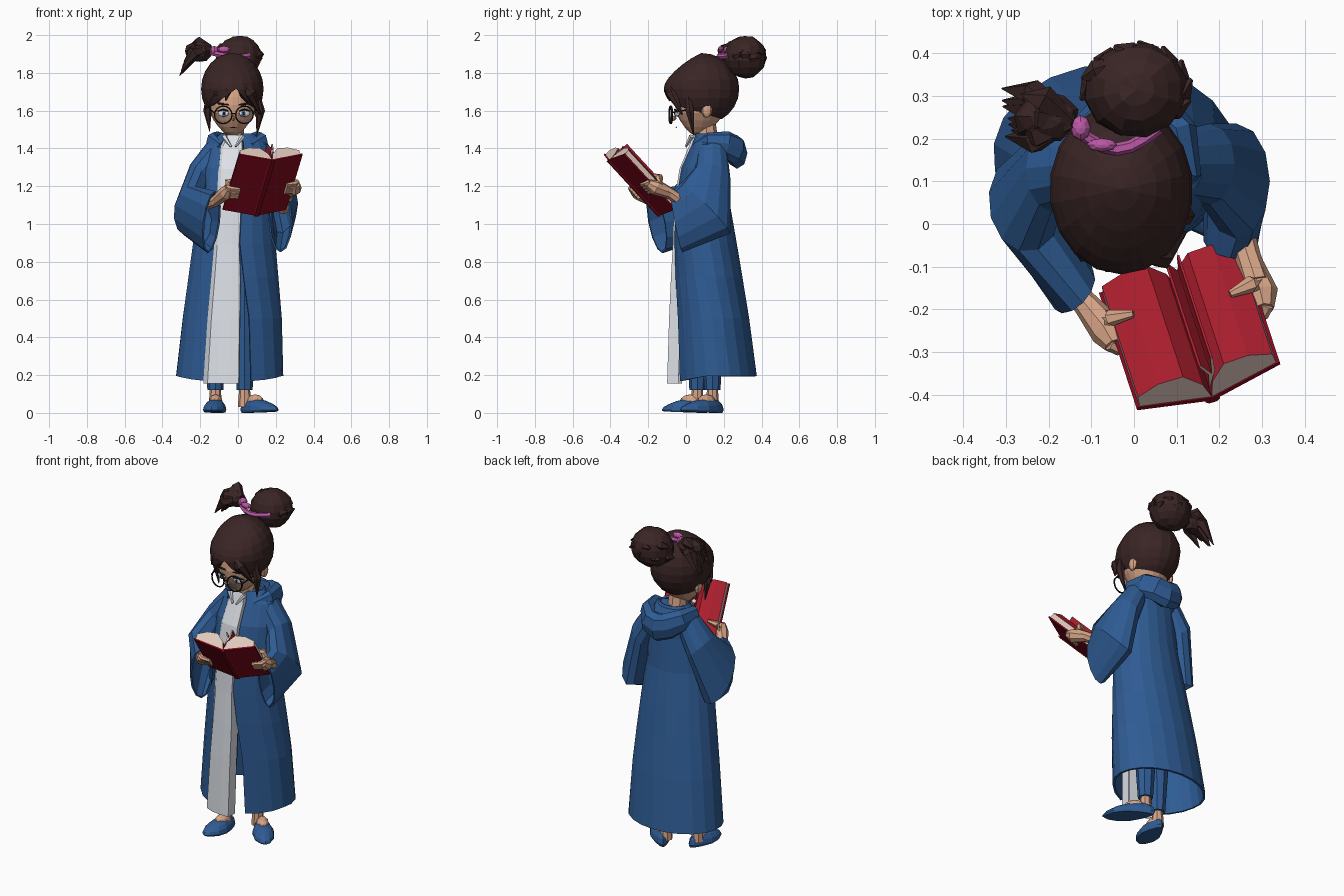
import bpy, bmesh, math, random
from math import sin, cos, pi, acos
from mathutils import Vector as V, Matrix

random.seed(4)
cube = bpy.data.objects.get("Cube")
if cube:
    bpy.data.objects.remove(cube)


def mat(name, *rgb):
    m = bpy.data.materials.new(name)
    m.use_nodes = True
    m.diffuse_color = (*rgb, 1)
    m.node_tree.nodes["Principled BSDF"].inputs["Base Color"].default_value = (*rgb, 1)
    return m


BLUE = mat("robe blue", .028, .106, .295)
WHITE = mat("cloth white", .74, .77, .82)
SKIN = mat("skin", .67, .37, .24)
HAIR = mat("hair brown", .042, .018, .018)
RED = mat("page red", .41, .013, .027)
COVER = mat("cover dark red", .24, .003, .014)
CREAM = mat("paper cream", .74, .58, .51)
PINK = mat("band pink", .5, .1, .38)
BLACK = mat("frame black", .014, .01, .012)
IRIS = mat("iris blue", .12, .3, .6)


def finish(name, bm, *mats, thick=0):
    bmesh.ops.recalc_face_normals(bm, faces=bm.faces)
    me = bpy.data.meshes.new(name)
    bm.to_mesh(me)
    bm.free()
    ob = bpy.data.objects.new(name, me)
    bpy.context.collection.objects.link(ob)
    for m in mats:
        me.materials.append(m)
    if thick:
        s = ob.modifiers.new("thickness", "SOLIDIFY")
        s.thickness = thick
        s.offset = -1
    return ob


def loft(name, rings, m, closed=True, caps=True, thick=0):
    bm = bmesh.new()
    vs = [[bm.verts.new(p) for p in r] for r in rings]
    n = len(vs[0])
    for a, b in zip(vs, vs[1:]):
        for i in range(n if closed else n - 1):
            j = (i + 1) % n
            bm.faces.new((a[i], a[j], b[j], b[i]))
    if caps:
        bm.faces.new(vs[0])
        bm.faces.new(vs[-1])
    return finish(name, bm, m, thick=thick)


def oval(c, a, b, n=10):
    c, a, b = V(c), V(a), V(b)
    return [c + a * cos(2 * pi * i / n) + b * sin(2 * pi * i / n) for i in range(n)]


def tube(name, pts, radii, m, n=8, tall=1):
    """Tapered tube along a path; tall stretches it upward."""
    pts, rings = [V(p) for p in pts], []
    for i, p in enumerate(pts):
        d = (pts[min(i + 1, len(pts) - 1)] - pts[max(i - 1, 0)]).normalized()
        a = d.cross(V((0, 0, 1)) if abs(d.z) < .9 else V((0, 1, 0))).normalized()
        rings.append(oval(p, a * radii[i], a.cross(d) * radii[i] * tall, n))
    return loft(name, rings, m)


def ball(name, c, r, m, seg=16, rows=10, turn=0, shape=None):
    bm = bmesh.new()
    bmesh.ops.create_uvsphere(bm, u_segments=seg, v_segments=rows, radius=1)
    for v in bm.verts:
        if shape:
            v.co = shape(v.co)
        v.co = Matrix.Rotation(turn, 3, "Z") @ V(p * q for p, q in zip(v.co, r)) + V(c)
    return finish(name, bm, m)


# Robe: height, x range, y range, right and left front edges
levels = [
    (.165, -.33, .24, -.05, .375, -.18, .07), (.5, -.295, .232, -.055, .335, -.158, .06),
    (.72, -.265, .215, -.06, .30, -.138, .03), (.9, -.24, .2, -.062, .27, -.122, .01),
    (1.1, -.21, .18, -.06, .235, -.11, .02), (1.3, -.19, .175, -.025, .22, -.1, .03),
    (1.42, -.165, .16, .03, .22, -.09, .03), (1.48, -.09, .08, .05, .19, -.06, .02)]
rings, panel = [], []
fronts = [-.1, -.09, -.08, -.07, -.065, -.035, .015, .035]
for (z, x0, x1, y0, y1, xl, xr), fy in zip(levels, fronts):
    cx, cy, rx, ry = (x0 + x1) / 2, (y0 + y1) / 2, (x1 - x0) / 2, (y1 - y0) / 2
    s, e = -acos((xr - cx) / rx), 2 * pi - acos((xl - cx) / rx)
    rings.append([V((cx + rx * cos(s + (e - s) * i / 18), cy + ry * sin(s + (e - s) * i / 18), z))
                  for i in range(19)])
    ye, px = rings[-1][-1].y, min(xr, .005 + .015 * z)
    row = [V((xl - .004 + (px - xl) * t, ye + (fy - ye) * k, z - .01))
           for t, k in ((0, 0), (.12, .6), (.4, .9), (.7, 1), (1, 1))]
    panel.append(row + [V((px, fy + .06, z - .01))])
for p in rings[0]:
    p.z += .03 * min(1, max(0, (p.y + .05) / .15))
loft("robe", rings, BLUE, closed=False, caps=False, thick=.012)
loft("dress_front", panel, WHITE, closed=False, caps=False, thick=.006)

# Wide hanging sleeves
left = [((.11, .14, 1.37), (0, .08, 0), (.03, 0, .08)),
        ((.178, .14, 1.26), (0, .095, -.02), (.058, 0, .055)),
        ((.24, .1, 1.08), (0, .135, -.13), (.078, 0, .03)),
        ((.225, -.05, 1.01), (0, .03, -.16), (.062, -.01, 0))]
right = [((-.12, .14, 1.37), (0, .08, 0), (-.03, 0, .08)),
         ((-.193, .13, 1.26), (0, .1, -.02), (-.06, 0, .055)),
         ((-.255, .05, 1.07), (-.03, .11, -.13), (-.08, -.035, .03)),
         ((-.14, -.155, 1.01), (-.02, .03, -.165), (-.045, -.045, 0))]
for side, spec in (("left", left), ("right", right)):
    loft(side + "_sleeve", [oval(*r, n=12) for r in spec], BLUE, caps=False, thick=.01)

# Hood folded on the back
tube("hood", [(-.09, .05, 1.41), (-.135, .12, 1.435), (-.115, .21, 1.425), (-.06, .26, 1.395), (0, .27, 1.375),
              (.06, .26, 1.395), (.105, .21, 1.425), (.125, .12, 1.435), (.07, .05, 1.41)],
     [.015, .033, .045, .052, .055, .052, .045, .033, .015], BLUE, n=8, tall=1.5)
loft("hood_lining", [oval((0, .18, 1.41), (.13, 0, 0), (0, .1, 0)),
                     oval((0, .18, 1.468), (.11, 0, -.0), (0, .08, -.01))], BLUE)

# Neck and collar
tube("neck", [(-.02, .12, 1.38), (-.025, .1, 1.58)], [.06, .05], SKIN)
for s in (-1, 1):
    tube("collar", [(-.025 + s * .05, .03, 1.465), (-.025 + s * .012, 0, 1.41)], [.014, .006], WHITE, n=5)

# Legs and shoes
for side, x, y, turn, fx, fy, ln in (("right", -.12, .06, -.15, -.122, -.005, .125),
                                     ("left", .035, .14, .7, .11, .085, .15)):
    tube(side + "_trouser", [(x, y, .8), (x, y, .4), (x, y, .12)], [.075, .06, .042], BLUE)
    tube(side + "_ankle", [(x, y, .14), (x, y, .03)], [.028, .036], SKIN)
    heel = V((fx, fy, .016))

    def sole(p):
        w = .75 + .25 * sin(2 * p.y + 2.2)
        return V((p.x * w, p.y, max(p.z, -.22) * (.78 + .3 * p.y)))
    ball(side + "_shoe", heel, (.064, ln, .074), BLUE, 12, 8, turn, sole)
    fwd = Matrix.Rotation(turn, 3, "Z") @ V((0, -1, 0))
    ball(side + "_instep", heel + V((0, 0, .04)) - fwd * .03, (.036, .06, .042), SKIN, 10, 6, turn)

# Head
HC = V((-.03, .08, 1.63))


def jaw(p):
    k = 1 - .38 * max(0, -p.z - .15)
    return V((p.x * k, p.y * k - .12 * max(0, -p.z), p.z))


ball("face", HC, (.132, .137, .165), SKIN, 18, 12, shape=jaw)
ball("nose", (-.025, -.068, 1.56), (.014, .018, .014), SKIN, 6, 4)
ball("mouth", (-.025, -.052, 1.512), (.02, .004, .003), COVER, 8, 4)
for s in (-1, 1):
    x = -.022 + s * .056
    ball("ear", (-.03 + s * .13, .11, 1.605), (.018, .03, .042), SKIN, 8, 6)
    ball("eye", (x, -.046, 1.586), (.03, .012, .019), WHITE, 12, 6, s * .3)
    ball("iris", (x - s * .004, -.056, 1.585), (.013, .005, .016), IRIS, 10, 6, s * .3)
    ball("pupil", (x - s * .004, -.06, 1.585), (.006, .003, .009), BLACK, 8, 4, s * .3)
    tube("eyelash", [(x - s * .028, -.055, 1.598), (x, -.06, 1.606), (x + s * .034, -.042, 1.597)],
         [.003, .005, .003], BLACK, n=5)
    tube("eyebrow", [(x - .03, -.053, 1.635 - s * .004), (x + .03, -.053, 1.635 + s * .004)], [.005, .005], HAIR, n=5)
    # Glasses: rim, curving back at the outside, and temple
    rim = []
    for i in range(17):
        r = V((cos(pi * i / 8), .15 * (1 + s * cos(pi * i / 8)), sin(pi * i / 8)))
        rim.append(oval(V((x, -.088, 1.578)) + r * .046, r.normalized() * .004, (0, .006, 0), 5))
    loft("glasses_rim", rim, BLACK, caps=False)
    tube("glasses_temple", [(x + s * .048, -.075, 1.59), (-.03 + s * .14, .1, 1.62)], [.004, .004], BLACK, n=5)
tube("glasses_bridge", [(-.032, -.088, 1.585), (-.012, -.088, 1.585)], [.004, .004], BLACK, n=5)

# Hair cap, flatter over the brow, with a parted fringe cut out of it
bm = bmesh.new()
bmesh.ops.create_uvsphere(bm, u_segments=18, v_segments=12, radius=1)
for v in bm.verts:
    drop = .4 * min(0, v.co.y * .2) * max(0, v.co.z)
    v.co = V((v.co.x * .168, v.co.y * .2, v.co.z * .19 + drop)) + V((-.03, .082, 1.715))
PX, PZ, BACK = -.01, 1.715, .07
for co, no in (((PX, 0, PZ), (.7, 0, -1)), ((PX, 0, PZ), (1.1, 0, 1)), ((0, BACK, 0), (0, 1, 0)),
               ((0, .14, 1.57), (0, .3, 1))):
    bmesh.ops.bisect_plane(bm, geom=bm.verts[:] + bm.edges[:] + bm.faces[:], plane_co=co, plane_no=no)
bad = []
for f in bm.faces:
    c = f.calc_center_median()
    d = c.x - PX
    if c.y < BACK and c.z < PZ - (d * 1.1 if d > 0 else -d * .7) or c.z < 1.57 - .3 * (c.y - .14):
        bad.append(f)
bmesh.ops.delete(bm, geom=bad, context="FACES")
finish("hair", bm, HAIR, thick=.035)

# Fringe and side locks
for pts, r in (([(.1, .01, 1.7), (.118, .02, 1.6), (.1, .04, 1.47)], [.012, .025, .002]),
               ([(-.155, .02, 1.7), (-.162, .025, 1.6), (-.15, .03, 1.49)], [.012, .022, .002]),
               ([(-.03, -.08, 1.77), (-.055, -.092, 1.71), (-.065, -.088, 1.65)], [.008, .024, .002]),
               ([(.0, -.075, 1.77), (.065, -.075, 1.69), (.12, -.02, 1.58)], [.008, .032, .004]),
               ([(-.03, -.075, 1.77), (-.11, -.06, 1.69), (-.175, 0, 1.61)], [.008, .032, .004])):
    tube("hair_lock", pts, r, HAIR, n=6)

# Bun with loose ends
ball("bun", (.005, .315, 1.885), (.124, .118, .114), HAIR, 12, 9, .2,
     lambda p: p * random.uniform(.94, 1.02))
for i in range(9):
    a = -.5 + i * .45
    c = V((.005 + .105 * cos(a), .315 + .085 * sin(a), 1.89 + .045 * sin(3 * i)))
    o = V((cos(a + .9), sin(a + .9), random.uniform(-.2, .5))) * .038
    tube("bun_lock", [c - o * .8, c, c + o], [.02, .03, .004], HAIR, n=5)

# Side tuft
ball("side_tuft", (-.205, .25, 1.915), (.075, .06, .055), HAIR, 9, 6, .1, lambda p: p * random.uniform(.9, 1.08))
for i in range(9):
    y, k = .195 + .014 * i, random.uniform(0, 1)
    tube("tuft_lock", [(-.15, .24, 1.93), (-.21 - .03 * k, y, 1.965 - .07 * k),
                       (-.26 - .05 * k, y + .01, 1.95 - .17 * k)], [.02, .033, .002], HAIR, n=5)

# Pink hair band and knot
tube("hair_band", [(-.14 + .033 * i, .225 - .05 * sin(pi * i / 6), 1.907 - .01 * sin(pi * i / 6) - .003 * i)
                   for i in range(7)], [.015] * 7, PINK, n=6)
ball("band_knot", (-.125, .225, 1.918), (.024, .03, .024), PINK, 8, 6)
ball("band_bow", (-.075, .185, 1.925), (.036, .016, .017), PINK, 8, 6)

# Open book in its own frame: across, along the spine, toward the reader
BO, BR, BU = V((.087, -.112, 1.075)), V((.165, .053, 0)).normalized(), V((.088, -.27, .293))
BN = BU.cross(BR).normalized()


def slab(name, profile, m, v0=0, v1=1):
    return loft(name, [[BO + BR * u + BU * v + BN * w for u, w in profile] for v in (v0, v1)], m)


for s in (-1, 1):
    slab("book_cover", [(0, -.045), (s * .176, 0), (s * .176, .008), (0, -.036)], COVER)
    block = slab("book_pages", [(0, -.036), (s * .168, .006), (s * .165, .036), (s * .11, .056),
                                (s * .05, .054), (s * .012, .01)], CREAM, .03, .99)
    block.data.materials.append(RED)
    for p in block.data.polygons:
        if p.normal.dot(BN) > .3 or p.normal.dot(BR) * s < -.5:
            p.material_index = 1
slab("book_spine", [(-.018, -.044), (-.01, -.051), (.01, -.051), (.018, -.044)], COVER)
for u, w in ((.02, .085), (-.012, .07)):
    page = slab("loose_page", [(0, -.01), (u * .3 + .02, w * .5), (u + .01, w), (u + .004, w), (u * .3 + .012, w * .5)],
                CREAM, .1, .99)
    page.data.materials.append(RED)
    for p in page.data.polygons[:-2]:
        p.material_index = 1

# Forearms, palms, fingers and thumbs
for side, s, arm, v in (("right", -1, [(-.22, -.05, 1.09), (-.12, -.18, 1.12), (-.075, -.225, 1.15)], .33),
                        ("left", 1, [(.235, .03, 1.08), (.268, -.08, 1.16), (.288, -.14, 1.195)], .42)):
    tube(side + "_forearm", arm, [.034, .03, .032], SKIN)

    def at(u, dv, w):
        return BO + BR * s * u + BU * (v + dv) + BN * w
    tube(side + "_palm", [arm[1], at(.185, -.02, .0), at(.18, .08, -.01)], [.028, .04, .024], SKIN)
    tube(side + "_thumb", [at(.185, -.04, .02), at(.168, .03, .06), at(.115, .06, .062)], [.022, .02, .009], SKIN, n=6)
    for k in range(4):
        d = -.05 + .045 * k
        tube(side + "_finger", [at(.19, d, .0), at(.175, d + .01, -.018), at(.125, d + .02, -.03)],
             [.015, .015, .01], SKIN, n=6)
